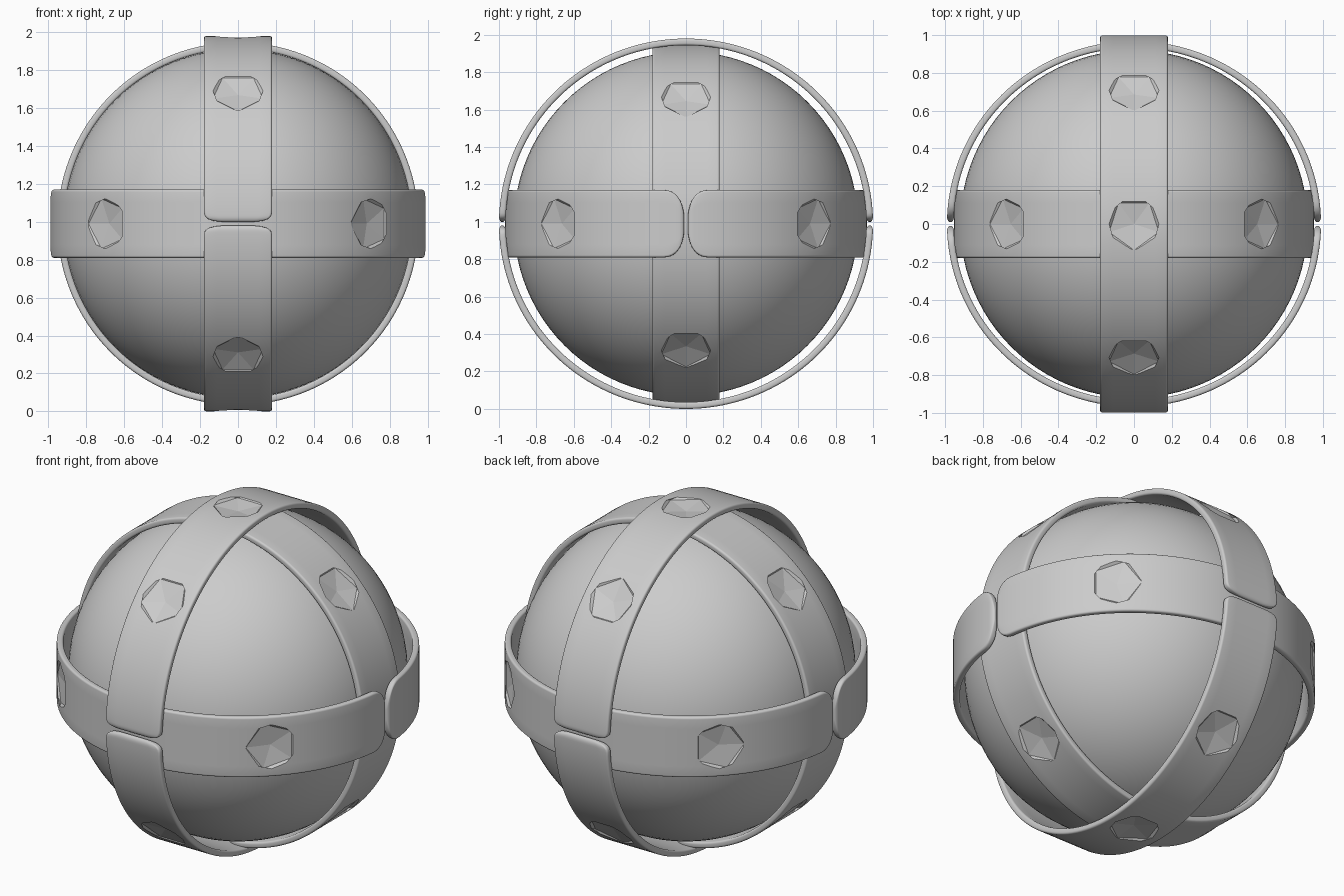
import bpy, bmesh, math
from mathutils import Vector, Matrix

if "Cube" in bpy.data.objects:
    bpy.data.objects.remove(bpy.data.objects["Cube"])

CENTRE = Vector((0, 0, 0.99))
HALF_W = 0.18     # half width of a strap
THICK = 0.036     # strap thickness
EDGE = 0.012      # rounding of the strap edges


def new_object(name, bm):
    bmesh.ops.recalc_face_normals(bm, faces=bm.faces[:])
    me = bpy.data.meshes.new(name)
    bm.to_mesh(me)
    bm.free()
    ob = bpy.data.objects.new(name, me)
    bpy.context.collection.objects.link(ob)
    return ob


def section(w, th):
    """Rounded flat cross-section: (sideways, depth below outer face)."""
    e = min(EDGE, th * 0.45, w * 0.45)
    pts = []
    for cx, cy, a0 in ((w - e, -e, 0), (-w + e, -e, 90),
                       (-w + e, -th + e, 180), (w - e, -th + e, 270)):
        for k in range(5):
            a = math.radians(a0 + k * 22.5)
            pts.append((cx + e * math.cos(a), cy + e * math.sin(a)))
        if a0 in (0, 180):     # extra columns across the wide faces
            s = 1 if a0 == 0 else -1
            y = cy + s * e
            for k in range(1, 6):
                pts.append((s * (w - e) * (1 - k / 3), y))
    return pts


def strap(name, pole, end, r_mid, r_end, tip_len, power, dimples):
    """Half-circle band centred on pole, reaching out to +end and -end."""
    pole, end = Vector(pole), Vector(end)
    side = pole.cross(end)
    gap = 0.009
    length = math.pi / 2 - gap
    # rows are denser near the rounded tips
    half = [0.001, 0.003, 0.007, 0.012, 0.018, 0.026, 0.036, 0.05, 0.07, 0.09, 0.115]
    half += [0.15 + (length - 0.15) * k / 36 for k in range(37)]
    angles = [-(length - d) for d in half] + [length - d for d in half[-2::-1]]
    bm = bmesh.new()
    rings = []
    for t in angles:
        d = length - abs(t)
        u = max(0, 1 - d / tip_len)
        w = HALF_W * (1 - u ** power) ** (1 / power)
        v = max(0, 1 - d / 0.03)
        shrink = math.sqrt(1 - v * v)
        th = THICK * max(0.15, shrink)
        drop = (THICK - th) / 2
        ring = []
        for x, y in section(w, th):
            h = y - drop
            p = pole * (r_mid + h) * math.cos(t) + end * (r_end + h) * math.sin(t)
            ring.append(bm.verts.new(CENTRE + p + side * x))
        rings.append(ring)
    n = len(rings[0])
    for a, b in zip(rings, rings[1:]):
        for i in range(n):
            bm.faces.new((a[i], a[(i + 1) % n], b[(i + 1) % n], b[i]))
    bm.faces.new(rings[0])
    bm.faces.new(rings[-1])
    ob = new_object(name, bm)
    bpy.context.view_layer.objects.active = ob
    ob.select_set(True)
    bpy.ops.object.shade_smooth_by_angle(angle=math.radians(40))

    # faceted dimples, cut with flattened flat-shaded icospheres
    bm = bmesh.new()
    for deg in dimples:
        t = math.radians(deg)
        out = pole * math.cos(t) + end * math.sin(t)
        along = end * math.cos(t) - pole * math.sin(t)
        r = pole * r_mid * math.cos(t) + end * r_end * math.sin(t)
        m = Matrix((along, out.cross(along), out)).transposed().to_4x4()
        m = Matrix.Translation(CENTRE + r) @ m @ Matrix.Diagonal((0.155, 0.155, 0.03, 1))
        bmesh.ops.create_icosphere(bm, subdivisions=1, radius=1, matrix=m)
    cutter = new_object(name + "_cutter", bm)
    cutter.hide_render = True
    mod = ob.modifiers.new("dimples", 'BOOLEAN')
    mod.operation = 'DIFFERENCE'
    mod.solver = 'EXACT'
    mod.object = cutter
    bpy.ops.object.modifier_apply(modifier=mod.name)
    bpy.data.objects.remove(cutter)
    ob.select_set(False)


# inner ball
bpy.ops.mesh.primitive_uv_sphere_add(segments=96, ring_count=48, radius=0.92, location=CENTRE)
ball = bpy.context.object
ball.name = "ball"
bpy.ops.object.shade_smooth()
ball.select_set(False)

# three interlaced pairs of straps, innermost to outermost
for s, label in ((1, "right"), (-1, "left")):
    strap(label + "_strap", (s, 0, 0), (0, 0, 1), 0.953, 0.957, 0.12, 2.4, (-45, 45))
for s, label in ((-1, "front"), (1, "back")):
    strap(label + "_strap", (0, s, 0), (1, 0, 0), 0.968, 0.99, 0.12, 2.4, (-45, 45))
for s, label in ((1, "top"), (-1, "bottom")):
    strap(label + "_strap", (0, 0, s), (0, 1, 0), 0.99, 1.0, 0.07, 3.6, (-45, 0, 45))
